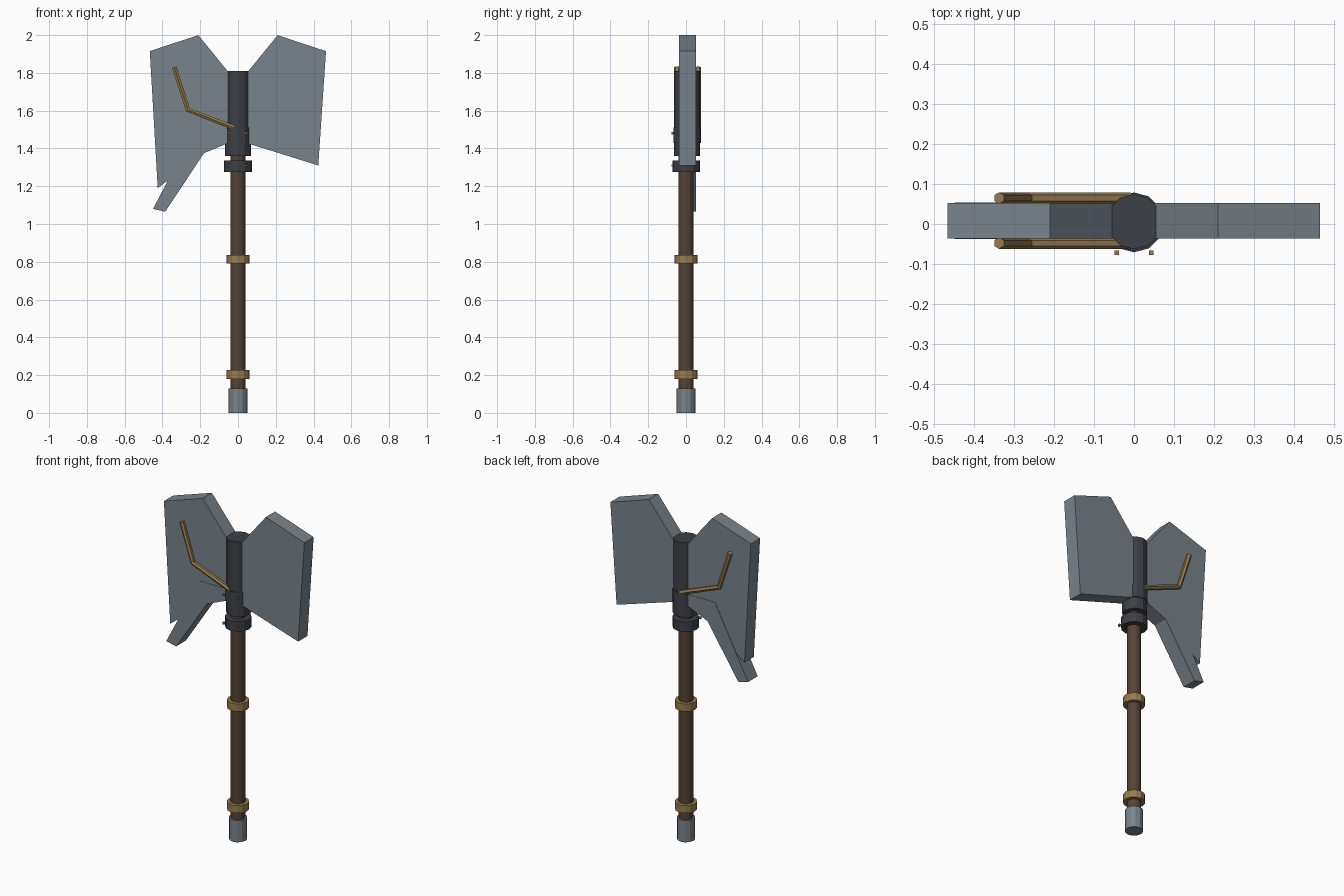
import bpy, math

if "Cube" in bpy.data.objects:
    bpy.data.objects.remove(bpy.data.objects["Cube"])

def material(name, rgb):
    m = bpy.data.materials.new(name)
    m.diffuse_color = (*rgb, 1)
    m.use_nodes = True
    m.node_tree.nodes["Principled BSDF"].inputs["Base Color"].default_value = m.diffuse_color
    return m

STEEL = material("steel", (0.19, 0.23, 0.26))
DARK = material("dark_iron", (0.045, 0.05, 0.06))
WOOD = material("wood", (0.09, 0.055, 0.037))
GOLD = material("brass", (0.30, 0.20, 0.075))

def mesh_object(name, verts, faces, mat):
    me = bpy.data.meshes.new(name)
    me.from_pydata(verts, [], faces)
    me.materials.append(mat)
    ob = bpy.data.objects.new(name, me)
    bpy.context.collection.objects.link(ob)
    return ob

def column(name, r, z0, z1, mat, y=0.0, sides=12):
    verts = [(r * math.cos(math.tau * i / sides), y + r * math.sin(math.tau * i / sides), z)
             for z in (z0, z1) for i in range(sides)]
    faces = [(i, (i + 1) % sides, sides + (i + 1) % sides, sides + i) for i in range(sides)]
    faces += [tuple(reversed(range(sides))), tuple(range(sides, 2 * sides))]
    return mesh_object(name, verts, faces, mat)

def plate(name, outline, y0, y1, mat):
    # outline runs clockwise seen from the front
    n = len(outline)
    verts = [(x, y, z) for y in (y0, y1) for x, z in outline]
    faces = [(i, (i + 1) % n, n + (i + 1) % n, n + i) for i in range(n)]
    faces += [tuple(reversed(range(n))), tuple(range(n, 2 * n))]
    return mesh_object(name, verts, faces, mat)

# handle, pommel and grip rings
column("handle", 0.04, 0.1, 1.42, WOOD)
column("pommel", 0.05, 0.0, 0.13, STEEL)
for name, z in (("lower_grip_ring", 0.18), ("upper_grip_ring", 0.79)):
    column(name, 0.061, z, z + 0.046, GOLD)

# head socket with collars
column("socket", 0.069, 1.36, 1.81, DARK, 0.006)
column("socket_collar", 0.073, 1.43, 1.51, DARK, 0.006)
column("neck_ring", 0.073, 1.275, 1.335, DARK, 0.002)

# blades and the hooked beard
plate("right_blade", [(0, 1.74), (0.055, 1.81), (0.21, 2.0), (0.466, 1.915),
                      (0.425, 1.31), (0, 1.443)], -0.036, 0.052, STEEL)
plate("left_blade", [(0, 1.443), (-0.06, 1.425), (-0.18, 1.375), (-0.425, 1.19),
                     (-0.467, 1.915), (-0.21, 2.0), (-0.055, 1.81), (0, 1.74)],
      -0.036, 0.052, STEEL)
plate("beard", [(0, 1.45), (-0.06, 1.425), (-0.18, 1.375), (-0.385, 1.065), (-0.45, 1.08),
                (-0.23, 1.5), (0, 1.5)], -0.038, 0.054, STEEL)

# bent inlay rods on both faces of the left blade
for name, y in (("front_inlay", -0.048), ("back_inlay", 0.065)):
    cu = bpy.data.curves.new(name, "CURVE")
    cu.dimensions = "3D"
    cu.bevel_depth = 0.0145
    cu.bevel_resolution = 1
    cu.use_fill_caps = True
    sp = cu.splines.new("POLY")
    sp.points.add(2)
    for p, (x, z) in zip(sp.points, [(-0.01, 1.505), (-0.265, 1.605), (-0.338, 1.83)]):
        p.co = (x, y, z, 1)
    cu.materials.append(GOLD)
    ob = bpy.data.objects.new(name, cu)
    bpy.context.collection.objects.link(ob)
    bpy.ops.object.select_all(action="DESELECT")
    ob.select_set(True)
    bpy.context.view_layer.objects.active = ob
    bpy.ops.object.convert(target="MESH")
    for f in ob.data.polygons:
        f.use_smooth = False

# small rivets on the front of the collars
for z in (1.48, 1.31):
    for x in (-0.043, 0.043):
        h = 0.006
        plate("rivet", [(x - h, z - h), (x - h, z + h), (x + h, z + h), (x + h, z - h)],
              -0.078, -0.066, GOLD)
